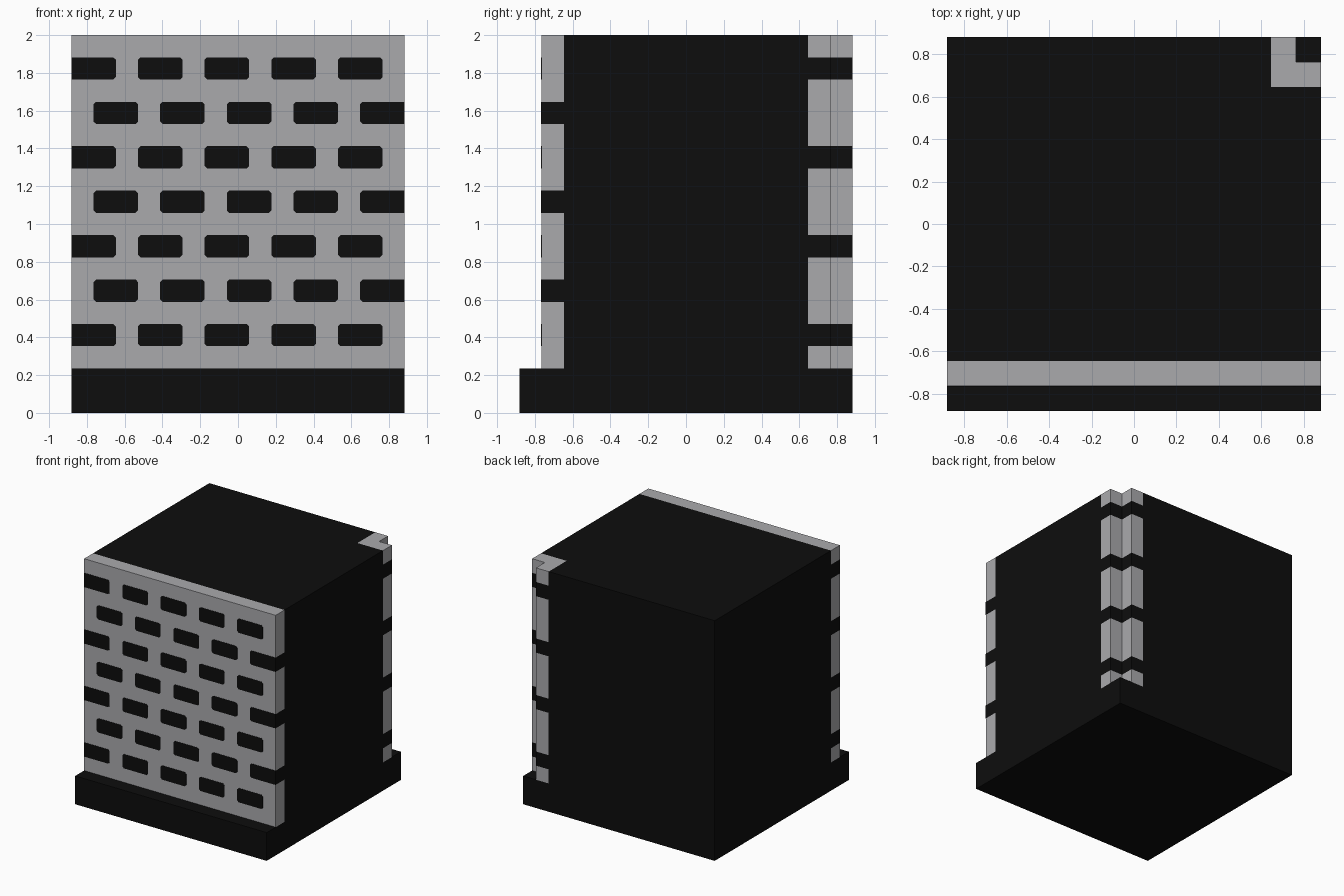
import bpy, bmesh

if "Cube" in bpy.data.objects:
    bpy.data.objects.remove(bpy.data.objects["Cube"])

U = 2 / 17            # one grid unit; the model is 15 x 15 x 17 units
H = 7.5               # half width in units
ROWS_A = (3, 7, 11, 15)
ROWS_B = (5, 9, 13)


def material(name, rgb):
    m = bpy.data.materials.new(name)
    m.diffuse_color = (*rgb, 1)
    m.use_nodes = True
    m.node_tree.nodes["Principled BSDF"].inputs["Base Color"].default_value = m.diffuse_color
    return m


BLACK = material("black", (0.004, 0.004, 0.004))
GREY = material("light grey", (0.40, 0.40, 0.416))


def finish(bm, name):
    bmesh.ops.scale(bm, vec=(U, U, U), verts=bm.verts)
    bmesh.ops.recalc_face_normals(bm, faces=bm.faces)
    me = bpy.data.meshes.new(name)
    bm.to_mesh(me)
    bm.free()
    me.materials.append(BLACK)
    me.materials.append(GREY)
    bpy.context.collection.objects.link(bpy.data.objects.new(name, me))


def prism(bm, pts, offset):
    """Extrude a flat outline of 3D points by an offset."""
    face = bm.faces.new([bm.verts.new(p) for p in pts])
    ext = bmesh.ops.extrude_face_region(bm, geom=[face], use_keep_orig=True)
    verts = [g for g in ext["geom"] if isinstance(g, bmesh.types.BMVert)]
    bmesh.ops.translate(bm, vec=offset, verts=verts)


def column(name, outline, z0, z1, cuts=(), rule=None):
    """Upright prism, sliced at heights, coloured by a rule on each face."""
    bm = bmesh.new()
    prism(bm, [(x, y, z0) for x, y in outline], (0, 0, z1 - z0))
    bmesh.ops.recalc_face_normals(bm, faces=bm.faces)
    for z in cuts:
        geom = bm.verts[:] + bm.edges[:] + bm.faces[:]
        bmesh.ops.bisect_plane(bm, geom=geom, plane_co=(0, 0, z), plane_no=(0, 0, 1))
    bm.normal_update()
    if rule:
        for f in bm.faces:
            f.material_index = rule(f.calc_center_median(), f.normal)
    finish(bm, name)


def in_rows(z, rows):
    return any(r < z < r + 1 for r in rows)


def rect(x0, y0, x1, y1):
    return [(x0, y0), (x1, y0), (x1, y1), (x0, y1)]


# Base slab and main body
column("base", rect(-H, -H, H, H), 0, 2)
column("body", [(-H, -5.5), (H, -5.5), (H, 5.5), (5.5, 5.5), (5.5, H), (-H, H)], 2, 17)

# Grey front panel, its ends banded where the end bricks wrap round
cuts = [z for r in ROWS_A + ROWS_B for z in (r, r + 1)]


def panel_rule(c, n):
    if abs(n.x) > 0.5:
        return 0 if in_rows(c.z, ROWS_B if n.x > 0 else ROWS_A) else 1
    return 1


column("front_panel", rect(-H, -6.5, H, -5.5), 2, 17, cuts, panel_rule)

# Notched back corner column with black bands
column("corner_column",
       [(5.5, 5.5), (H, 5.5), (H, 6.5), (6.5, 6.5), (6.5, H), (5.5, H)], 2, 17,
       [z for r in ROWS_A for z in (r, r + 1)],
       lambda c, n: 1 if abs(n.z) > 0.5 or not in_rows(c.z, ROWS_A) else 0)

# Black bricks on the front, staggered, corners clipped except at panel edges
bm = bmesh.new()
for rows, start in ((ROWS_A, -7.5), (ROWS_B, -6.5)):
    for z in rows:
        for i in range(5):
            x0 = start + 3 * i
            x1 = x0 + 2
            a = 0 if x0 <= -H else 0.11
            b = 0 if x1 >= H else 0.11
            outline = []
            for p in ((x0 + a, z), (x1 - b, z), (x1, z + b), (x1, z + 1 - b),
                      (x1 - b, z + 1), (x0 + a, z + 1), (x0, z + 1 - a), (x0, z + a)):
                if p not in outline:
                    outline.append(p)
            prism(bm, [(x, -6.5, zz) for x, zz in outline], (0, -0.02, 0))
finish(bm, "front_bricks")
